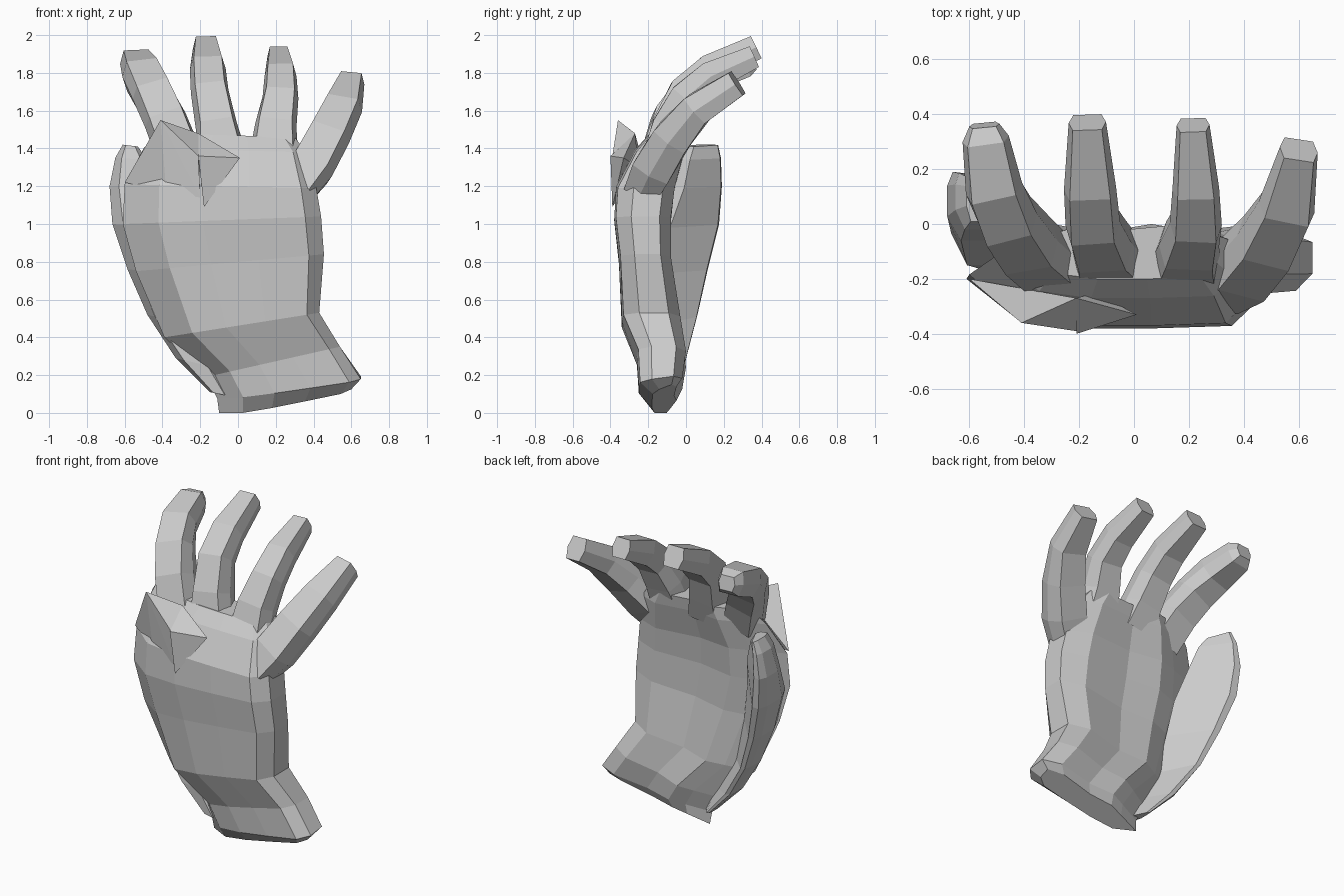
import bpy, bmesh
from mathutils import Vector


def make_object(name, bm):
    bmesh.ops.recalc_face_normals(bm, faces=bm.faces)
    mesh = bpy.data.meshes.new(name)
    bm.to_mesh(mesh)
    bm.free()
    obj = bpy.data.objects.new(name, mesh)
    bpy.context.collection.objects.link(obj)
    return obj


def loft(name, rings, cap_start=True):
    bm = bmesh.new()
    loops = [[bm.verts.new(p) for p in ring] for ring in rings]
    n = len(loops[0])
    for a, b in zip(loops, loops[1:]):
        for i in range(n):
            j = (i + 1) % n
            bm.faces.new((a[i], a[j], b[j], b[i]))
    if cap_start:
        bm.faces.new(loops[0][::-1])
    bm.faces.new(loops[-1])
    return make_object(name, bm)


def slices(profile, sections):
    """Fit a unit profile into sections: left x, left z, right x, right z, front y, back y, back lift"""
    return [[(lx + u * (rx - lx), yf + v * (yb - yf), lz + u * (rz - lz) + v * lift)
             for u, v in profile]
            for lx, lz, rx, rz, yf, yb, lift in sections]


# Six-sided digit section: flat back, bevelled sides (side, palmward)
DIGIT = [(-.78, -1), (.78, -1), (1, 0), (.75, 1), (-.75, 1), (-1, 0)]


def digit(name, stations):
    """stations: x, y, z, half width, half thickness"""
    centres = [Vector(s[:3]) for s in stations]
    rings = []
    for i, s in enumerate(stations):
        t = (centres[min(i + 1, len(centres) - 1)] - centres[max(i - 1, 0)]).normalized()
        side = Vector((1, 0, 0))
        side = (side - t * side.dot(t)).normalized()
        palmward = t.cross(side)
        rings.append([centres[i] + side * a * s[3] + palmward * b * s[4] for a, b in DIGIT])
    return loft(name, rings, cap_start=False)


# Palm and wrist: cross-sections with tilted ends and a step beside the thumb
PALM = [(0, .6), (.18, .1), (.4, 0), (.65, 0), (.92, .03),
        (1, .3), (1, .8), (.85, 1), (.55, .9), (.33, 1), (.2, .85)]
loft("palm", slices(PALM, [
    (-.10, -.03, .60, .11, -.18, -.05, .05),
    (-.11, .06, .65, .17, -.25, -.02, .03),
    (-.17, .19, .54, .35, -.26, .00, 0),
    (-.39, .40, .43, .53, -.34, -.03, 0),
    (-.54, .75, .455, .84, -.355, -.08, 0),
    (-.61, 1.0, .44, 1.04, -.38, -.08, 0),
    (-.60, 1.21, .415, 1.19, -.37, -.06, 0),
    (-.50, 1.40, .36, 1.38, -.27, -.01, 0),
    (-.42, 1.48, .30, 1.46, -.20, .00, 0),
]))

# Thumb: wedge section rising from the palm step to an outer ridge
THUMB = [(0, .35), (0, .8), (.08, 1), (.25, .98), (1, .2), (.8, 0), (.2, 0)]
loft("thumb", slices(THUMB, [
    (-.15, .11, -.05, .09, -.16, -.03, 0),
    (-.33, .29, -.12, .24, -.17, .00, 0),
    (-.48, .52, -.28, .47, -.16, .06, 0),
    (-.585, .76, -.34, .74, -.17, .115, 0),
    (-.665, 1.0, -.38, .98, -.15, .175, 0),
    (-.68, 1.2, -.43, 1.19, -.06, .19, 0),
    (-.65, 1.35, -.48, 1.34, -.02, .185, 0),
    (-.61, 1.42, -.53, 1.41, .01, .17, 0),
]))

# Fingers, curling towards the palm side
digit("index_finger", [
    (-.31, -.15, 1.36, .12, .09), (-.385, -.08, 1.55, .115, .10),
    (-.455, .01, 1.69, .11, .095), (-.51, .13, 1.79, .105, .09),
    (-.54, .31, 1.85, .085, .075), (-.545, .36, 1.86, .055, .045)])
digit("middle_finger", [
    (-.09, -.13, 1.36, .135, .09), (-.115, -.08, 1.52, .11, .10),
    (-.15, .00, 1.70, .10, .09), (-.16, .13, 1.82, .095, .08),
    (-.17, .37, 1.935, .068, .065)])
digit("ring_finger", [
    (.19, -.14, 1.36, .13, .09), (.20, -.08, 1.52, .11, .095),
    (.225, .00, 1.67, .095, .085), (.225, .13, 1.78, .085, .08),
    (.215, .36, 1.885, .06, .06)])
digit("little_finger", [
    (.31, -.23, 1.18, .10, .09), (.39, -.17, 1.30, .12, .105),
    (.48, -.07, 1.46, .115, .10), (.555, .06, 1.61, .105, .085),
    (.60, .27, 1.745, .07, .07)])


# Jagged knuckle folds on the back of the hand
def fold(name, points):
    bm = bmesh.new()
    for p in points:
        bm.verts.new(p)
    bmesh.ops.convex_hull(bm, input=bm.verts)
    return make_object(name, bm)


fold("outer_knuckle_fold", [(-.60, -.20, 1.22), (-.41, -.36, 1.55), (-.21, -.27, 1.48),
                            (-.21, -.39, 1.36), (-.20, -.375, 1.14), (-.38, -.33, 1.17)])
fold("inner_knuckle_fold", [(-.21, -.27, 1.48), (.01, -.33, 1.35), (-.18, -.39, 1.09),
                            (-.21, -.40, 1.36), (-.14, -.25, 1.30)])
